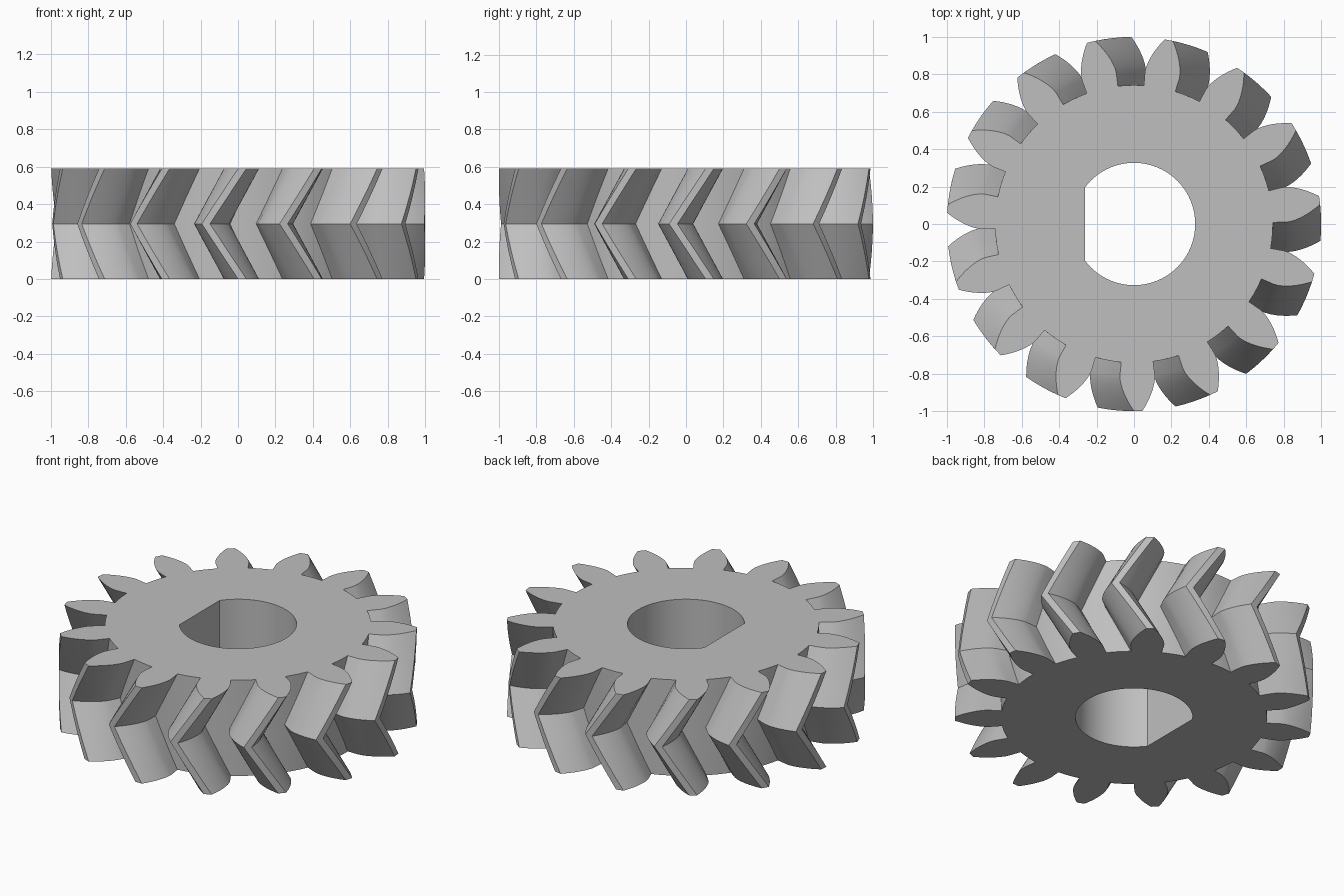
import bpy
import bmesh
from math import acos, asin, cos, radians, sin, sqrt, tan, tau

TEETH = 15
HEIGHT = 0.59
ROOT, BASE, TIP = 0.742, 0.815, 1.0      # radii
HALF_BASE = radians(6.6)                 # half tooth angle at the base circle
PHASE, TWIST = radians(7.3), radians(-11.2)
BORE, FLAT_X = 0.327, -0.262
SLICES = 8

cube = bpy.data.objects.get("Cube")
if cube:
    bpy.data.objects.remove(cube, do_unlink=True)

grey = bpy.data.materials.new("plain grey")
grey.use_nodes = True
grey.diffuse_color = (0.52, 0.52, 0.52, 1)
grey.node_tree.nodes["Principled BSDF"].inputs["Base Color"].default_value = grey.diffuse_color


def half_angle(r):
    """Half tooth angle at radius r on an involute flank."""
    if r <= BASE:
        return HALF_BASE
    a = acos(BASE / r)
    return HALF_BASE - (tan(a) - a)


def gear_profile():
    """Polar points (radius, angle) around the whole gear."""
    pitch = tau / TEETH
    radii = [ROOT] + [BASE + (TIP - BASE) * i / 8 for i in range(9)]
    points = []
    for k in range(TEETH):
        centre = PHASE + k * pitch
        points += [(r, centre - half_angle(r)) for r in radii]
        points += [(r, centre + half_angle(r)) for r in reversed(radii)]
        gap = pitch - 2 * HALF_BASE
        points += [(ROOT, centre + HALF_BASE + gap * f / 3) for f in (1, 2)]
    return points


def bore_profile(steps=64):
    """Round bore with one flat on the -x side."""
    end = acos(FLAT_X / BORE)
    return [(BORE, -end + 2 * end * i / steps) for i in range(steps + 1)]


def ring(bm, profile, z, turn=0.0):
    return [bm.verts.new((r * cos(a + turn), r * sin(a + turn), z)) for r, a in profile]


def join_rings(bm, low, high):
    n = len(low)
    for i in range(n):
        j = (i + 1) % n
        bm.faces.new((low[i], low[j], high[j], high[i]))


def loop_edges(bm, verts):
    return [bm.edges.get((v, verts[i - 1])) for i, v in enumerate(verts)]


bm = bmesh.new()

# Toothed wall, twisting one way up to mid height and back again
teeth = gear_profile()
outer = []
for s in range(SLICES + 1):
    t = s / SLICES
    outer.append(ring(bm, teeth, HEIGHT * t, TWIST * (1 - abs(2 * t - 1))))
for low, high in zip(outer, outer[1:]):
    join_rings(bm, low, high)

# Bore wall
bore = bore_profile()
inner = [ring(bm, bore, z) for z in (0, HEIGHT)]
join_rings(bm, *inner)

# Flat end faces between the teeth and the bore
for rim, hole, up in ((outer[0], inner[0], -1), (outer[-1], inner[1], 1)):
    bmesh.ops.triangle_fill(bm, use_beauty=True, use_dissolve=False, normal=(0, 0, up),
                            edges=loop_edges(bm, rim) + loop_edges(bm, hole))
bmesh.ops.recalc_face_normals(bm, faces=bm.faces)

mesh = bpy.data.meshes.new("herringbone_gear")
bm.to_mesh(mesh)
bm.free()
mesh.materials.append(grey)
gear = bpy.data.objects.new("herringbone_gear", mesh)
bpy.context.collection.objects.link(gear)

bpy.ops.object.select_all(action="DESELECT")
gear.select_set(True)
bpy.context.view_layer.objects.active = gear
bpy.ops.object.shade_smooth_by_angle(angle=radians(25))
